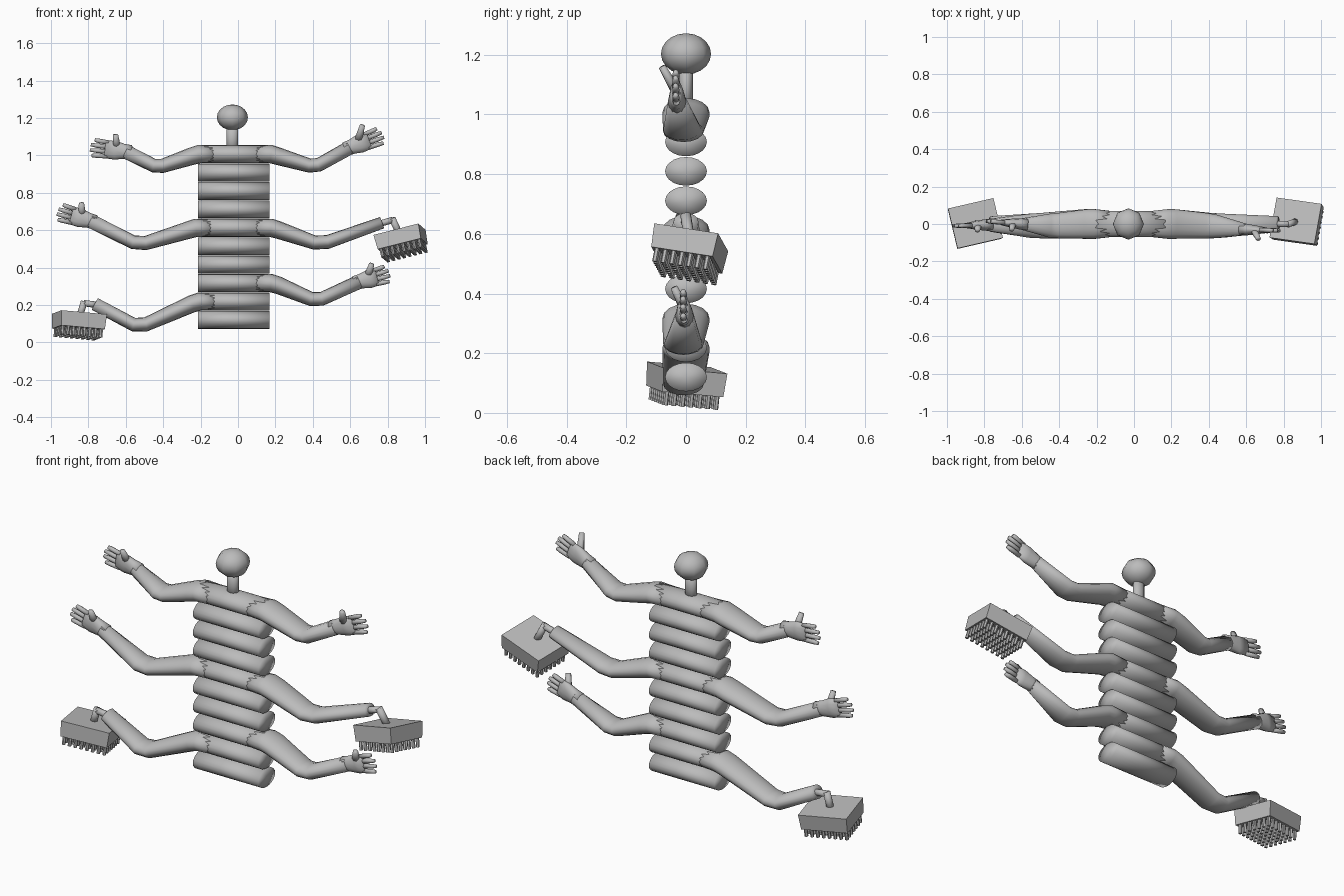
import bpy, bmesh, math
from mathutils import Vector, Matrix, Euler

if "Cube" in bpy.data.objects:
    bpy.data.objects.remove(bpy.data.objects["Cube"])

grey = bpy.data.materials.new("plain grey")
grey.diffuse_color = (0.5, 0.5, 0.5, 1)
grey.use_nodes = True
grey.node_tree.nodes["Principled BSDF"].inputs["Base Color"].default_value = grey.diffuse_color


def finish(name, bm, smooth=True):
    bmesh.ops.recalc_face_normals(bm, faces=bm.faces)
    me = bpy.data.meshes.new(name)
    bm.to_mesh(me)
    bm.free()
    me.materials.append(grey)
    for p in me.polygons:
        p.use_smooth = smooth
    ob = bpy.data.objects.new(name, me)
    bpy.context.collection.objects.link(ob)
    return ob


def loft(bm, rings, sides=16):
    """Oval rings (centre, half depth along y, half height) joined into a closed limb."""
    pts = [Vector(r[0]) for r in rings]
    loops = []
    for i, (c, depth, height) in enumerate(rings):
        a, b = pts[max(i - 1, 0)], pts[min(i + 1, len(pts) - 1)]
        c = pts[i]
        t = Vector((0, 0, 0))
        if (c - a).length > 0:
            t += (c - a).normalized()
        if (b - c).length > 0:
            t += (b - c).normalized()
        n = t.cross(Vector((0, 1, 0))).normalized()
        w = n.cross(t).normalized()
        ring = []
        for k in range(sides):
            q = 2 * math.pi * k / sides
            ring.append(bm.verts.new(c + w * depth * math.cos(q) + n * height * math.sin(q)))
        loops.append(ring)
    for r, s in zip(loops, loops[1:]):
        for k in range(sides):
            j = (k + 1) % sides
            bm.faces.new((r[k], r[j], s[j], s[k]))
    for ring, c in ((loops[0], pts[0]), (loops[-1], pts[-1])):
        mid = bm.verts.new(c)
        for k in range(sides):
            bm.faces.new((ring[k], ring[(k + 1) % sides], mid))


# stacked oval body segments
LEFT, RIGHT, MID = -0.215, 0.168, -0.023


def level(i):
    return 0.12 + 0.0985 * i


for i in range(10):
    bm = bmesh.new()
    loft(bm, [((x, 0, level(i)), 0.07, 0.048) for x in (LEFT, MID, RIGHT)], 20)
    finish("body_segment_%d" % (i + 1), bm)

# neck
bm = bmesh.new()
loft(bm, [((-0.03, 0, z), 0.023, 0.031) for z in (1.02, 1.09, 1.17)], 12)
finish("neck", bm)

# head, eight sided
bm = bmesh.new()
bmesh.ops.create_uvsphere(bm, u_segments=8, v_segments=10, radius=1)
for v in bm.verts:
    v.co = Vector((-0.03 + v.co.x * 0.083, v.co.y * 0.084, 1.203 + v.co.z * 0.069))
finish("head", bm)


def arm(name, shoulder, elbow, end, tip_depth, tip_height):
    s = 1 if end[0] > 0 else -1
    sx, sz = shoulder
    bm = bmesh.new()
    e, w = Vector((elbow[0], -0.01, elbow[1])), Vector(end)
    sh = Vector((sx, 0, sz))
    near, far = e.lerp(sh, 0.12), e.lerp(w, 0.12)
    loft(bm, [((sx - s * 0.09, 0, sz), 0.07, 0.047),
              ((sx - s * 0.01, 0, sz), 0.079, 0.049),
              (sh + Vector((s * 0.03, 0, -0.012)), 0.079, 0.047),
              (near, 0.068, 0.038), (far, 0.064, 0.037),
              (w, tip_depth, tip_height)], 16)
    finish(name, bm)


def hand(name, wrist, tip, thumb_tip):
    """Flat palm, four fingers and an upright thumb."""
    a, b = Vector(wrist), Vector(tip)
    u = (b - a).normalized()
    length = (b - a).length
    n = Vector((-u.z, 0, u.x)).normalized()
    if n.z < 0:
        n = -n
    bm = bmesh.new()
    loft(bm, [(a - u * 0.03, 0.032, 0.038), (a + u * 0.01, 0.03, 0.04),
              (a + u * 0.055, 0.024, 0.05), (a + u * length * 0.58, 0.015, 0.048)], 12)
    for k, reach in enumerate((0.93, 1.0, 0.99, 0.9)):
        off = n * (-0.037 + 0.0247 * k)
        loft(bm, [(a + u * length * 0.5 + off, 0.012, 0.012),
                  (a + u * length * 0.8 + off * 1.08, 0.012, 0.012),
                  (a + u * length * reach + off * 1.15, 0.009, 0.009)], 8)
    t = Vector(thumb_tip)
    base = a + u * 0.05 + n * 0.015
    loft(bm, [(base, 0.018, 0.022), (base.lerp(t, 0.5), 0.015, 0.018),
              (t, 0.012, 0.014)], 8)
    finish(name, bm)


# four arms with hands: shoulder, elbow, wrist, finger tip, thumb tip
hands = {
    "upper_right": ((0.187, level(9)), (0.41, 0.937), (0.60, -0.03, 1.043),
                    (0.775, -0.035, 1.11), (0.665, -0.08, 1.16)),
    "upper_left": ((-0.22, level(9)), (-0.43, 0.935), (-0.60, 0.0, 1.02),
                   (-0.79, 0.015, 1.043), (-0.655, -0.03, 1.11)),
    "middle_left": ((-0.235, level(5)), (-0.53, 0.52), (-0.79, -0.005, 0.65),
                    (-0.965, -0.01, 0.70), (-0.837, -0.035, 0.745)),
    "lower_right": ((0.187, level(2)), (0.42, 0.22), (0.65, -0.005, 0.325),
                    (0.81, -0.01, 0.37), (0.715, -0.04, 0.42)),
}
for key, (sh, el, wr, tip, th) in hands.items():
    arm(key + "_arm", sh, el, wr, 0.031, 0.038)
    hand(key + "_hand", wr, tip, th)


def brush(name, centre, angles, bend, end):
    """Block with bristles below and a bent holder reaching the arm."""
    m = Matrix.Translation(centre) @ Euler([math.radians(q) for q in angles]).to_matrix().to_4x4()
    bm = bmesh.new()
    bmesh.ops.create_cube(bm, size=1)
    for v in bm.verts:
        f = 1 if v.co.z > 0 else 0.96
        v.co = m @ Vector((v.co.x * 0.25 * f, v.co.y * 0.22 * f, v.co.z * 0.08))
    finish(name + "_block", bm, False)
    bm = bmesh.new()
    for i in range(8):
        for j in range(7):
            p = Vector((-0.105 + 0.03 * i, -0.087 + 0.029 * j, -0.055))
            bmesh.ops.create_cone(bm, cap_ends=True, segments=6, radius1=0.009, radius2=0.009,
                                  depth=0.06, matrix=m @ Matrix.Translation(p))
    ob = finish(name + "_bristles", bm, False)
    bm = bmesh.new()
    c, b, e = m @ Vector((0, 0, 0.02)), Vector(bend), Vector(end)
    loft(bm, [(c, 0.018, 0.018), (b + (b - c).normalized() * 0.01, 0.018, 0.018)], 8)
    loft(bm, [(b, 0.017, 0.017), (e, 0.017, 0.017)], 8)
    finish(name + "_holder", bm)
    return ob


# two arms ending in brushes
arm("middle_right_arm", (0.187, level(5)), (0.44, 0.523), (0.77, 0, 0.64), 0.042, 0.032)
brush("middle_right_brush", (0.872, 0.01, 0.55), (-9, -14, -8), (0.828, 0, 0.655), (0.75, 0, 0.632))
arm("lower_left_arm", (-0.215, level(1)), (-0.53, 0.08), (-0.765, 0, 0.205), 0.042, 0.035)
brush("lower_left_brush", (-0.85, 0, 0.112), (-5, 5, 13), (-0.825, 0, 0.21), (-0.75, 0, 0.2))
